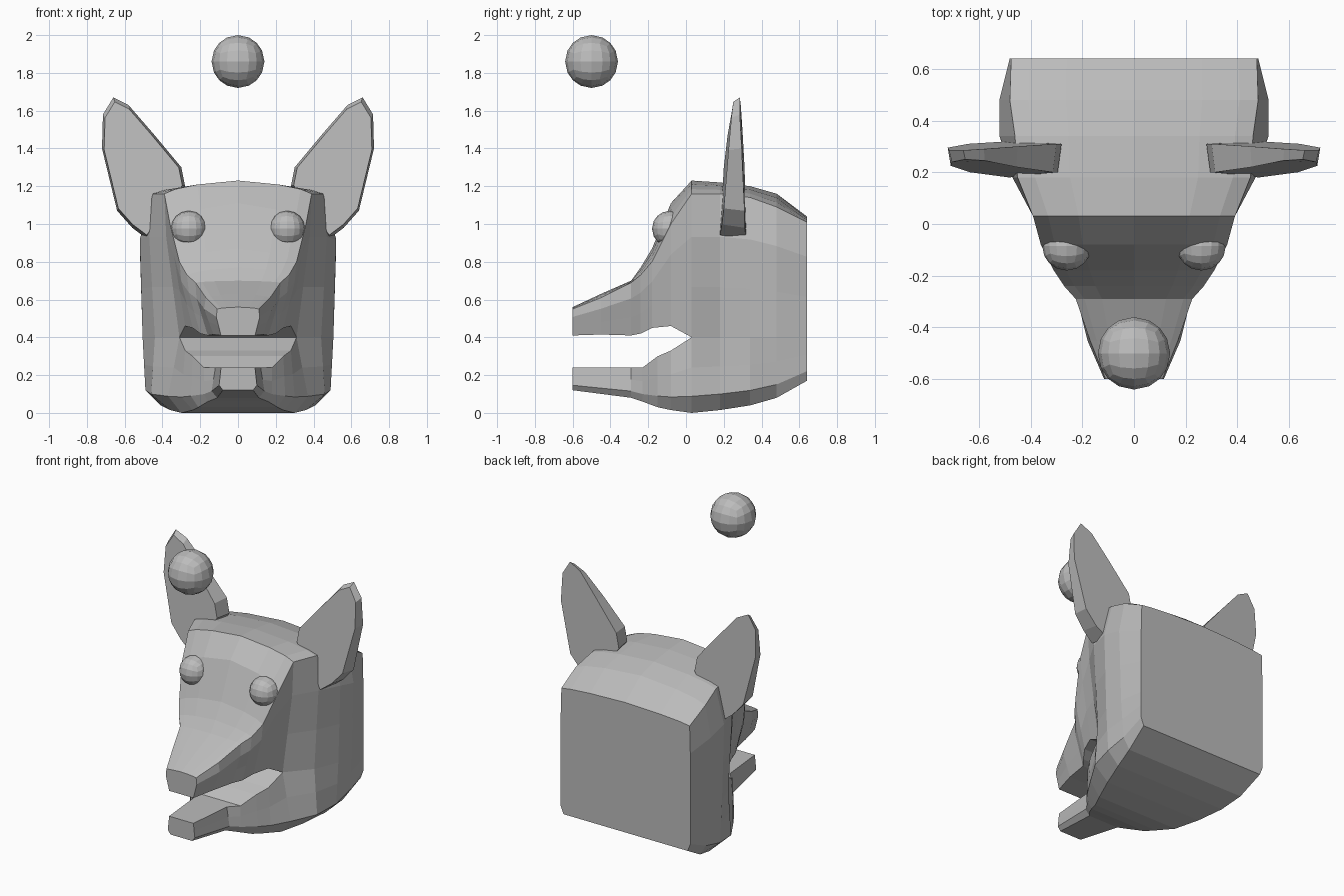
import bpy
import bmesh
from mathutils import Vector

default_cube = bpy.data.objects.get("Cube")
if default_cube:
    bpy.data.objects.remove(default_cube)

# Single flat colour
grey = bpy.data.materials.new("plain grey")
grey.use_nodes = True
colour = (0.5, 0.5, 0.5, 1)
grey.diffuse_color = colour
grey.node_tree.nodes["Principled BSDF"].inputs["Base Color"].default_value = colour


def make_object(name, bm, mirrored=False):
    """Turn a bmesh into a flat shaded object, optionally mirrored across x."""
    bmesh.ops.remove_doubles(bm, verts=bm.verts, dist=0.0005)
    bmesh.ops.recalc_face_normals(bm, faces=bm.faces)
    mesh = bpy.data.meshes.new(name)
    bm.to_mesh(mesh)
    bm.free()
    mesh.materials.append(grey)
    obj = bpy.data.objects.new(name, mesh)
    bpy.context.scene.collection.objects.link(obj)
    if mirrored:
        mirror = obj.modifiers.new("Mirror", "MIRROR")
        mirror.use_clip = True
        mirror.merge_threshold = 0.001
    return obj


def loft(bm, rings, keep_strip):
    """Skin neighbouring half rings with quads."""
    loops = [[bm.verts.new(point) for point in ring] for ring in rings]
    for near, far in zip(loops, loops[1:]):
        for i in range(len(near) - 1):
            if keep_strip(near[i], near[i + 1], far[i]):
                bm.faces.new((near[i], near[i + 1], far[i + 1], far[i]))
    bm.faces.new(loops[0])
    bm.faces.new(loops[-1])


def upper_ring(y, top, edge_x, edge_z, side_x, lip_x, lip_z):
    """Half section from the crown down to the roof of the mouth."""
    def height(t):
        return lip_z + t * (edge_z - lip_z)
    return [
        (0, y, top),
        (edge_x * 0.55, y, top - (top - edge_z) * 0.3),
        (edge_x * 0.85, y, top - (top - edge_z) * 0.65),
        (edge_x, y, edge_z),
        (side_x, y, height(0.7)),
        ((side_x + lip_x) / 2, y, height(0.35)),
        (lip_x, y, lip_z),
        (0, y, lip_z),
    ]


def lower_ring(y, lip_z, lip_x, side_x, base_x, base_z):
    """Half section from the floor of the mouth down to the chin."""
    def height(t):
        return base_z + t * (lip_z - base_z)
    return [
        (0, y, lip_z),
        (lip_x, y, lip_z),
        ((lip_x + side_x) / 2, y, height(0.6)),
        (side_x, y, height(0.22)),
        (base_x, y, base_z),
        (0, y, base_z),
    ]


# Cranium and snout sections, nose to neck
UPPER = [
    (-0.6, 0.56, 0.11, 0.55, 0.115, 0.09, 0.41),
    (-0.45, 0.63, 0.17, 0.61, 0.18, 0.13, 0.415),
    (-0.29, 0.7, 0.225, 0.69, 0.22, 0.16, 0.41),
    (-0.24, 0.77, 0.27, 0.73, 0.26, 0.2, 0.42),
    (-0.18, 0.87, 0.31, 0.8, 0.3, 0.24, 0.45),
    (-0.08, 1.11, 0.36, 1, 0.34, 0.28, 0.46),
    (0.03, 1.23, 0.39, 1.16, 0.38, 0.31, 0.4),
    (0.18, 1.22, 0.45, 1.16, 0.47, 0.44, 0.4),
    (0.34, 1.2, 0.46, 1.14, 0.52, 0.505, 0.4),
    (0.48, 1.16, 0.48, 1.09, 0.52, 0.505, 0.4),
    (0.64, 1.04, 0.475, 1.01, 0.48, 0.48, 0.4),
]

# Lower jaw and throat sections, chin to neck
LOWER = [
    (-0.6, 0.24, 0.09, 0.1, 0.08, 0.12),
    (-0.29, 0.24, 0.12, 0.14, 0.11, 0.08),
    (-0.23, 0.24, 0.18, 0.18, 0.16, 0.06),
    (-0.15, 0.3, 0.24, 0.25, 0.21, 0.03),
    (-0.08, 0.33, 0.28, 0.3, 0.24, 0.015),
    (0.03, 0.4, 0.31, 0.37, 0.3, 0),
    (0.18, 0.4, 0.44, 0.46, 0.36, 0.015),
    (0.34, 0.4, 0.505, 0.49, 0.41, 0.04),
    (0.48, 0.4, 0.505, 0.485, 0.44, 0.08),
    (0.64, 0.4, 0.48, 0.48, 0.46, 0.17),
]
MOUTH_BACK = 0.02
MOUTH_HEIGHT = 0.4


def outside(a, b, c):
    """False for strips buried behind the mouth, where both halves join."""
    buried = a.co.y > MOUTH_BACK and all(
        abs(v.co.z - MOUTH_HEIGHT) < 0.001 for v in (a, b, c))
    return not buried


head = bmesh.new()
loft(head, [upper_ring(*station) for station in UPPER], outside)
loft(head, [lower_ring(*station) for station in LOWER], outside)
make_object("head", head, mirrored=True)

# Ears: outline points as x, z, front y, back y
EAR = [
    (0.28, 1.2, 0.2, 0.31),
    (0.3, 1.3, 0.2, 0.31),
    (0.45, 1.48, 0.22, 0.3),
    (0.58, 1.63, 0.245, 0.29),
    (0.66, 1.67, 0.25, 0.285),
    (0.715, 1.58, 0.24, 0.285),
    (0.72, 1.4, 0.225, 0.295),
    (0.64, 1.07, 0.2, 0.31),
    (0.56, 0.98, 0.19, 0.31),
    (0.48, 0.92, 0.18, 0.32),
]
ear = bmesh.new()
centre = Vector((0.53, 0, 1.28))
front, back = [], []
for x, z, y_front, y_back in EAR:
    # The front outline is drawn slightly inward to give a sloped rim
    rim = Vector((x, 0, z)).lerp(centre, 0.06)
    front.append(ear.verts.new((rim.x, y_front, rim.z)))
    back.append(ear.verts.new((x, y_back, z)))
for i in range(len(EAR)):
    j = (i + 1) % len(EAR)
    ear.faces.new((front[i], front[j], back[j], back[i]))
ear.faces.new(front)
ear.faces.new(back)
make_object("ears", ear, mirrored=True)


def quad_sphere(name, location, radius, mirrored=False):
    """Ball made from a subdivided cube pushed out to a sphere."""
    bm = bmesh.new()
    bmesh.ops.create_cube(bm, size=2)
    bmesh.ops.subdivide_edges(bm, edges=bm.edges, cuts=3, use_grid_fill=True)
    for vert in bm.verts:
        # Even out the grid before projecting
        x, y, z = (c * (1 - 0.17 * (1 - abs(c))) for c in vert.co)
        vert.co = Vector((x, y, z)).normalized() * radius + Vector(location)
    return make_object(name, bm, mirrored)


# Eyes and the floating ball
quad_sphere("eyes", (0.26, -0.085, 0.975), 0.095, mirrored=True)
quad_sphere("floating_ball", (0, -0.5, 1.86), 0.14)
